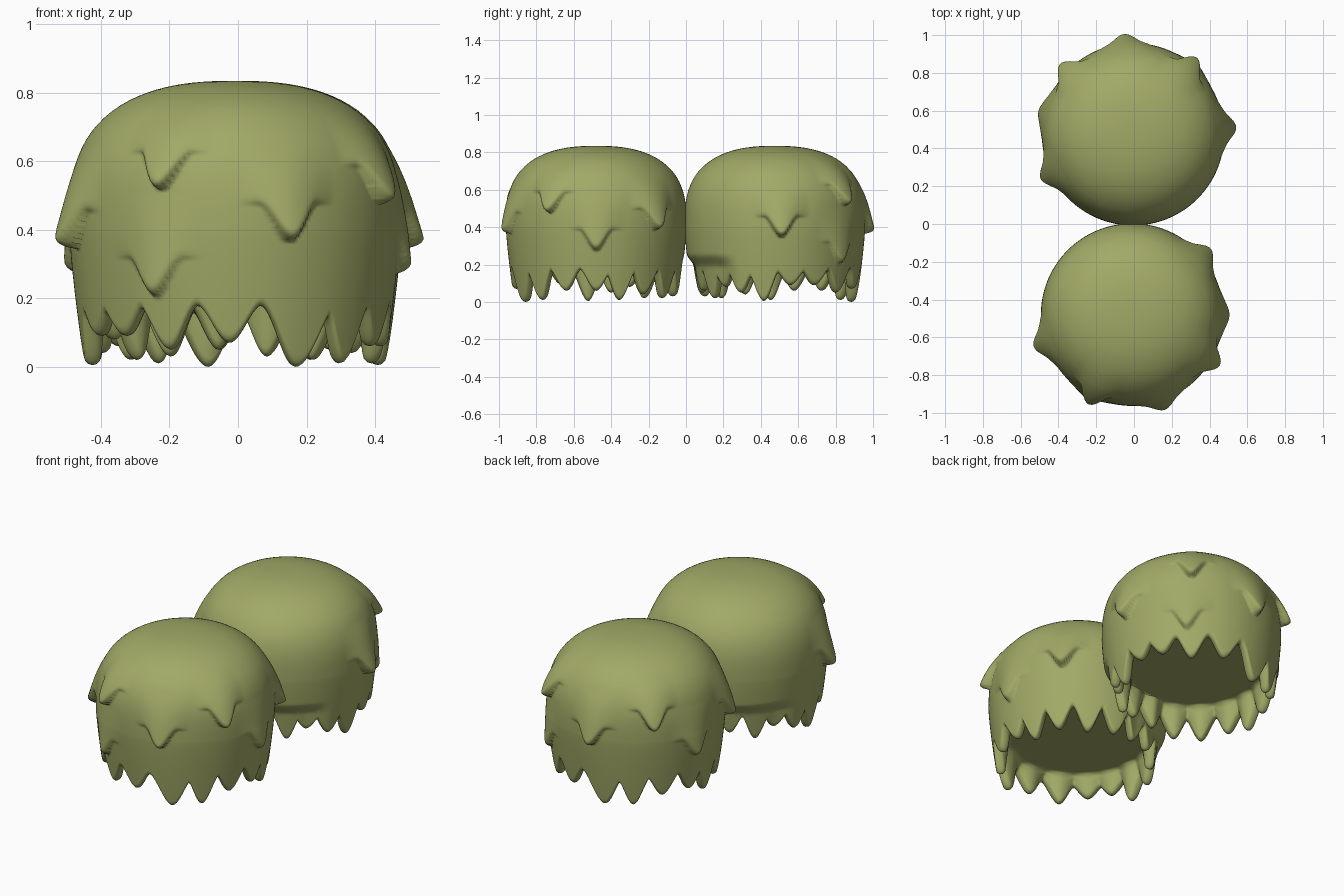
import bpy, bmesh, math

if "Cube" in bpy.data.objects:
    bpy.data.objects.remove(bpy.data.objects["Cube"])

N = 300                 # columns around each dome
R, ZB, H = 0.483, 0.40, 0.435
PN, PM = 2.42, 2.9      # roundness of the crown
ZJ = 0.70               # height where the rows change from radial to vertical

# hanging tongues: (angle in degrees, tip height, bulge)
TONGUES = [(40, .385, .064), (0, .275, .042), (-30, .475, .060), (-71, .365, .053),
           (-116, .515, .056), (-119, .205, .036), (-162, .345, .070)]
# drips along the lower rim: (angle, tip height)
RIM = [(57, .02), (36, .04), (17, .01), (0, .06), (-22, .06), (-43, .01), (-64.5, .0),
       (-92, .07), (-116, .05), (-137, .09), (-155, .09), (-174, .005), (-191, .05),
       (153, .08), (138, .02), (118, .06), (97, .05), (77, .03)]


def diff(a, b):
    return (a - b + 180) % 360 - 180


def smooth(x):
    x = max(0.0, min(1.0, x))
    return x * x * (3 - 2 * x)


def rim_z(a):
    base = 0.18
    z = base
    for c, tip in RIM:
        w = 16 if tip == 0 else 12.5
        d = abs(diff(a, c)) / w
        if d < 1:
            z = min(z, base - (base - tip) * math.cos(d * math.pi / 2) ** 1.8)
    return z


def bulge(a, z):
    out = 0.0
    for c, tip, amp in TONGUES:
        d = abs(math.radians(diff(a, c))) * 0.49
        if d >= 0.16:
            continue
        edge = tip + 0.11 * smooth(d / 0.095)
        e = max(0.0, min(1.0, (z - edge) / 0.035))
        lip = math.sqrt(1 - (1 - e) ** 2)
        fade = max(0.0, min(1.0, 1 - (z - tip - 0.02) / 0.28)) ** 1.3
        out = max(out, amp * lip * fade * math.cos(d / 0.16 * math.pi / 2) ** 1.6)
    return out


def radius(a, z):
    if z > ZB:
        return R * (1 - min(1, (z - ZB) / H) ** PM) ** (1 / PN)
    # tapers towards the rim; drips are set back on the side facing the other dome
    gap = smooth(1 - (abs(diff(a, 125)) - 25) / 20)
    return R - 0.15 * (ZB - z) ** 1.3 - 0.035 * gap * smooth((0.26 - z) / 0.08)


def column(a):
    """Section of the shell at one angle, from crown to inner ceiling."""
    pts = []
    rj = radius(a, ZJ)
    for i in range(1, 17):
        r = rj * i / 16
        z = ZB + H * (1 - (r / R) ** PN) ** (1 / PM)
        pts.append((r + bulge(a, z) * i / 16, z))
    for i in range(1, 57):
        z = ZJ - (ZJ - 0.30) * i / 56
        pts.append((radius(a, z) + bulge(a, z), z))
    low = rim_z(a) + 0.025
    for i in range(1, 23):
        z = 0.30 + (low - 0.30) * i / 22
        pts.append((radius(a, z) + bulge(a, z), z))
    # rounded lip, inner wall and flat ceiling
    rl = radius(a, low) - 0.025
    for k in range(1, 7):
        t = math.pi * k / 6
        pts.append((rl + 0.025 * math.cos(t), low - 0.025 * math.sin(t)))
    for k in range(1, 5):
        pts.append((rl - 0.025 - 0.02 * k / 4, low + (0.22 - low) * k / 4))
    pts += [(0.36, 0.222), (0.34, 0.222)]
    return pts


def make_dome(name, loc, turn, mat):
    bm = bmesh.new()
    crown = bm.verts.new((0, 0, ZB + H))
    ceiling = bm.verts.new((0, 0, 0.222))
    cols = []
    for j in range(N):
        a = 360 * j / N
        t = math.radians(a)
        cols.append([bm.verts.new((r * math.cos(t), r * math.sin(t), z)) for r, z in column(a)])
    for j in range(N):
        p, q = cols[j], cols[(j + 1) % N]
        bm.faces.new((crown, p[0], q[0]))
        for i in range(len(p) - 1):
            bm.faces.new((p[i], p[i + 1], q[i + 1], q[i]))
        bm.faces.new((p[-1], ceiling, q[-1]))
    bmesh.ops.recalc_face_normals(bm, faces=bm.faces)
    for f in bm.faces:
        f.smooth = True
    me = bpy.data.meshes.new(name)
    bm.to_mesh(me)
    bm.free()
    me.materials.append(mat)
    ob = bpy.data.objects.new(name, me)
    ob.location = loc
    ob.rotation_euler.z = math.radians(turn)
    bpy.context.collection.objects.link(ob)


moss = bpy.data.materials.new("moss")
moss.diffuse_color = (0.36, 0.40, 0.135, 1)
moss.use_nodes = True
moss.node_tree.nodes["Principled BSDF"].inputs["Base Color"].default_value = moss.diffuse_color

# the same dripping dome twice, the back one turned around
make_dome("front_dome", (-0.01, -0.48, 0), 0, moss)
make_dome("back_dome", (-0.005, 0.475, 0), 166, moss)
